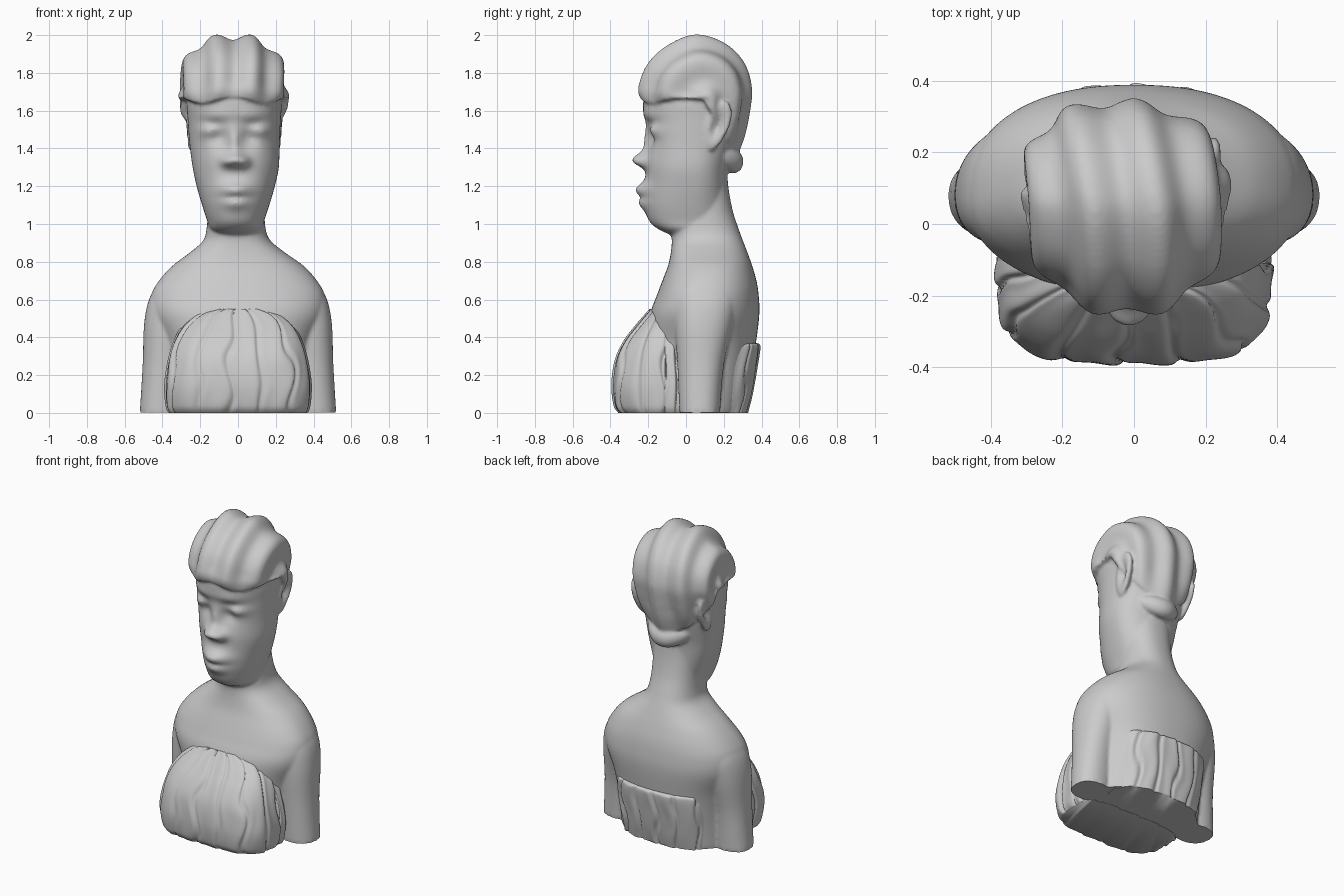
import bpy, bmesh, math
from mathutils import Vector, Matrix

if "Cube" in bpy.data.objects:
    bpy.data.objects.remove(bpy.data.objects["Cube"])


def spline(rows, steps):
    """Catmull-Rom through rows of equal-length tuples."""
    out = []
    for i in range(len(rows) - 1):
        p = [rows[max(0, min(len(rows) - 1, i + k))] for k in (-1, 0, 1, 2)]
        for j in range(steps):
            t = j / steps
            out.append([0.5 * (2 * b + (c - a) * t + (2 * a - 5 * b + 4 * c - d) * t * t
                               + (3 * b - a - 3 * c + d) * t ** 3) for a, b, c, d in zip(*p)])
    return out + [list(rows[-1])]


def polar(a, n):
    """Unit superellipse point at angle a."""
    c, s = math.cos(a), math.sin(a)
    r = (abs(c) ** n + abs(s) ** n) ** (-1 / n)
    return r * c, r * s


def loft(bm, rows, n, detail=None, seg=96, steps=6):
    """Closed loft; each row is z, centre x, half width, centre y, front y, back y."""
    rings = []
    for z, cx, rx, yc, yf, yb in spline(rows, steps):
        ring = []
        for i in range(seg):
            a = math.tau * i / seg
            c, s = polar(a, n)
            p = Vector((cx + rx * c, yc + s * ((yb - yc) if s > 0 else (yc - yf)), z))
            if detail:
                p = detail(p, a, Vector((cx, yc, z)))
            ring.append(bm.verts.new(p))
        rings.append(ring)
    for r, q in zip(rings, rings[1:]):
        for i in range(seg):
            k = (i + 1) % seg
            bm.faces.new((r[i], r[k], q[k], q[i]))
    bm.faces.new(rings[0][::-1])
    bm.faces.new(rings[-1])


def finish(name, bm, angle=40):
    bmesh.ops.recalc_face_normals(bm, faces=bm.faces)
    me = bpy.data.meshes.new(name)
    bm.to_mesh(me)
    bm.free()
    ob = bpy.data.objects.new(name, me)
    bpy.context.collection.objects.link(ob)
    bpy.ops.object.select_all(action='DESELECT')
    ob.select_set(True)
    bpy.context.view_layer.objects.active = ob
    bpy.ops.object.shade_smooth_by_angle(angle=math.radians(angle))
    return ob


# Skin: torso and neck
skin = bmesh.new()
loft(skin, [
    (0, 0, .36, .10, -.20, .30), (.2, 0, .37, .10, -.20, .34), (.37, 0, .40, .09, -.20, .37),
    (.52, 0, .46, .08, -.19, .388), (.62, 0, .46, .08, -.155, .385), (.70, 0, .418, .09, -.125, .373),
    (.78, 0, .345, .11, -.095, .35), (.85, -.003, .25, .11, -.08, .325), (.91, -.006, .18, .11, -.075, .302),
    (.97, -.01, .157, .10, -.08, .28), (1.08, -.01, .15, .09, -.08, .245), (1.24, -.01, .155, .08, -.08, .22),
    (1.45, -.01, .16, .08, -.05, .22)], 2.3)

# Skin: arms, cut off at the base
for sx in (-1, 1):
    loft(skin, [(0, sx * .40, .12, .08, -.035, .18), (.25, sx * .385, .12, .08, -.045, .20),
                (.48, sx * .36, .136, .08, -.06, .25), (.62, sx * .325, .138, .085, -.055, .27),
                (.72, sx * .29, .10, .10, .0, .22)], 2.2, seg=48)

# Face relief: x, z, width, height, forward amount (mirrored when x > 0)
FACE = [(0, 1.34, .045, .042, .072), (.048, 1.33, .032, .03, .042), (0, 1.43, .032, .07, .022),
        (.08, 1.46, .045, .05, -.026), (.105, 1.532, .06, .02, -.012), (.14, 1.492, .05, .03, .022),
        (.10, 1.58, .10, .03, .010), (0, 1.15, .10, .08, .026), (0, 1.185, .08, .032, .034),
        (0, 1.105, .065, .03, .018), (0, 1.14, .08, .01, -.01), (.12, 1.33, .06, .07, .008)]


def face(p, a, c):
    if p.y < c.y:
        push = 0
        for x, z, w, h, amt in FACE:
            for s in ((-1, 1) if x else (1,)):
                push += amt * math.exp(-((p.x - c.x - s * x) / w) ** 2 - ((p.z - z) / h) ** 2)
        p.y -= push * min(1, (c.y - p.y) / .1)
    return p


# Head
loft(skin, [
    (.94, -.01, .10, .03, -.075, .15), (.975, -.01, .138, .03, -.15, .18), (1.02, -.012, .152, .03, -.195, .20),
    (1.1, -.012, .178, .03, -.212, .21), (1.2, -.012, .207, .04, -.212, .21), (1.3, -.012, .228, .04, -.205, .22),
    (1.42, -.018, .238, .05, -.202, .25), (1.55, -.02, .246, .06, -.213, .28), (1.65, -.02, .25, .07, -.226, .30),
    (1.75, -.02, .22, .07, -.19, .27), (1.86, -.02, .12, .07, -.06, .18)], 2.2, face, seg=144, steps=10)

# Cupped ears, tilted back
for sx in (-1, 1):
    ear = bmesh.ops.create_uvsphere(skin, u_segments=32, v_segments=20, radius=1)["verts"]
    tilt = Matrix.Rotation(-.3, 3, 'X') @ Matrix.Rotation(.08, 3, 'Y')
    for v in ear:
        y, z = v.co.y, v.co.z
        x = v.co.x * .034
        if v.co.x > 0:
            x -= .045 * math.exp(-(y * y + z * z) / .3)
        w = .062 * (1 + .2 * z)
        q = tilt @ Vector((x, y * w, z * .14))
        v.co = Vector((-.02 + sx * (.238 + q.x), .165 + q.y, 1.52 + q.z))

# Hair: ridged cap swept from the hairline over the crown to the nape, closed inside the head
PROFILE = [(-.235, 1.655), (-.247, 1.72), (-.2, 1.84), (-.1, 1.936), (.05, 1.995), (.2, 1.95), (.3, 1.85),
           (.34, 1.72), (.33, 1.6), (.305, 1.48), (.265, 1.37)]
PY, PZ = .09, 1.665
path = spline(PROFILE, 8)
COLS = 140
grid = []
for i, (y, z) in enumerate(path):
    t = i / (len(path) - 1)
    mid = math.sin(math.pi * t)
    amp = .055 * min(1, .35 + 1.5 * mid)
    row = []
    for j in range(COLS + 1):
        phi = math.pi * (j / COLS - .5)
        r = 1.045 - amp * (1 + math.cos(math.tau * (phi + .5 * max(0, t - .4)) / .64))
        c, s = polar(phi, 2.15 - .5 * t ** 2 + .55 * mid)
        yy = PY + (y - PY) * c * r
        wave = .02 * (1 - t) ** 8 * math.cos(math.tau * phi / 1.3) * c
        row.append(skin.verts.new((-.025 + .285 * s * r - .08 * mid * (yy - .05) * c, yy,
                                   PZ + (z - PZ) * c * r + wave)))
    grid.append(row)
for r, q in zip(grid, grid[1:]):
    for j in range(COLS):
        skin.faces.new((r[j], r[j + 1], q[j + 1], q[j]))
core = skin.verts.new((-.025, .06, 1.58))
for r in (grid[0], grid[-1][::-1]):
    for j in range(COLS):
        skin.faces.new((r[j + 1], r[j], core))
for j in (0, COLS):
    bmesh.ops.pointmerge(skin, verts=[r[j] for r in grid], merge_co=grid[0][j].co.copy())

# Hair roll at the nape
roll = bmesh.ops.create_uvsphere(skin, u_segments=48, v_segments=24, radius=1)["verts"]
for v in roll:
    x = v.co.x * .155
    v.co = Vector((-.015 + x, .25 + v.co.y * .054 - x * x * 2.8, 1.33 + v.co.z * .062 + x * x * 1.5))

# Fuse everything above into one soft carved surface
body = finish("bust_with_hair", skin)
rm = body.modifiers.new("blend", 'REMESH')
rm.mode, rm.voxel_size = 'VOXEL', .01
sm = body.modifiers.new("soften", 'SMOOTH')
sm.factor, sm.iterations = .5, 5
for m in ("blend", "soften"):
    bpy.ops.object.modifier_apply(modifier=m)
for v in body.data.vertices:
    if v.co.z < .012:
        v.co.z = .002
bpy.ops.object.shade_smooth_by_angle(angle=math.radians(60))


# Cloth folds: wavy vertical grooves
def folds(p, a, c):
    s = a * 15 + .9 * math.sin(p.z * 20 + 1.5 * math.sin(a * 4)) * math.cos(a * 3.5)
    depth = .014 * math.exp(-math.sin(s / 2) ** 2 / .08) - .004 * math.cos(s + 1.2)
    out = Vector((p.x - c.x, p.y - c.y, 0)).normalized()
    return p - out * depth


# Front wrap over the chest
bm = bmesh.new()
loft(bm, [(0, 0, .365, -.11, -.355, .03), (.04, 0, .38, -.11, -.38, .03), (.15, 0, .387, -.11, -.392, .03),
          (.28, 0, .368, -.11, -.374, .02), (.38, 0, .338, -.11, -.328, .02), (.46, 0, .293, -.10, -.268, 0),
          (.52, 0, .22, -.09, -.217, 0), (.55, 0, .13, -.09, -.19, 0)], 3.6, folds, seg=260, steps=8)
finish("front_wrap", bm, 75)

# Back wrap, a low band across the back
bm = bmesh.new()
loft(bm, [(0, 0, .31, .14, .08, .325), (.1, 0, .32, .14, .08, .35), (.25, 0, .335, .14, .08, .377),
          (.34, 0, .335, .14, .08, .39), (.365, 0, .32, .14, .08, .384), (.37, 0, .29, .14, .08, .36)],
     2.6, folds, seg=240, steps=6)
finish("back_wrap", bm, 75)
